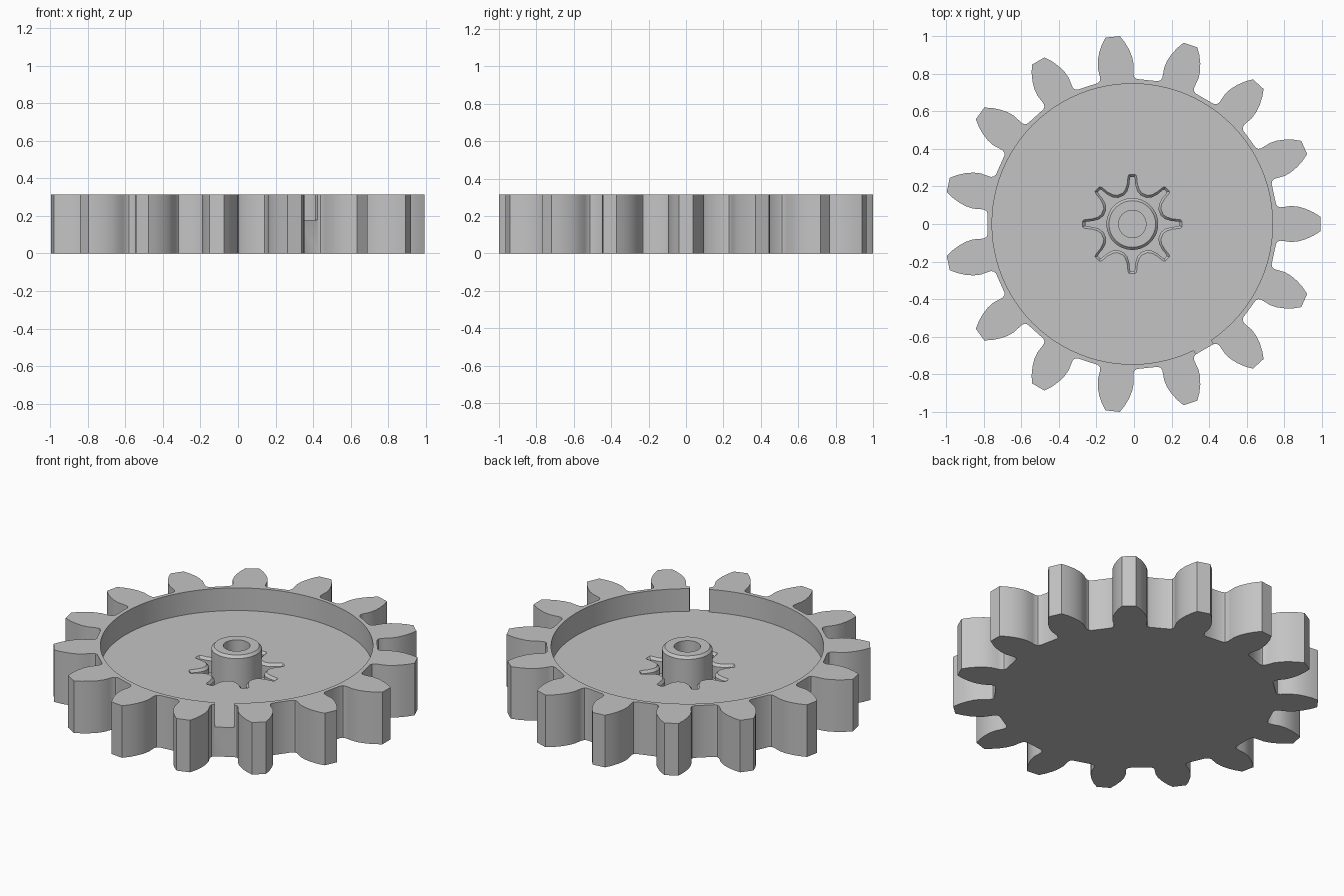
import bpy, bmesh
from math import sin, cos, pi, atan2, hypot, radians

CX = -0.009          # wheel axis position
HEIGHT = 0.315
FLOOR = 0.178        # top of the dished web
POCKET = 0.09        # bottom of the star socket

cube = bpy.data.objects.get("Cube")
if cube:
    bpy.data.objects.remove(cube, do_unlink=True)

grey = bpy.data.materials.new("plain_grey")
grey.use_nodes = True
colour = (0.55, 0.55, 0.55, 1)
grey.diffuse_color = colour
grey.node_tree.nodes["Principled BSDF"].inputs["Base Color"].default_value = colour


def toothed_outline(half_tooth, count):
    """Repeat a mirrored (radius, half width) flank, tip first, around the axis."""
    flank = [(hypot(r, w), atan2(w, r)) for r, w in half_tooth]
    points = []
    for i in range(count):
        mid = 2 * pi * i / count
        tooth = [(r, -a) for r, a in reversed(flank)] + flank
        points += [(r * cos(mid + a), r * sin(mid + a)) for r, a in tooth]
    return points


def circle(radius, sides):
    return [(radius * cos(2 * pi * i / sides), radius * sin(2 * pi * i / sides))
            for i in range(sides)]


def loft(name, layers):
    """Join equal outlines at rising heights into one closed solid."""
    bm = bmesh.new()
    rings = [[bm.verts.new((x + CX, y, z)) for x, y in pts] for pts, z in layers]
    n = len(rings[0])
    for low, high in zip(rings, rings[1:]):
        for i in range(n):
            j = (i + 1) % n
            bm.faces.new((low[i], low[j], high[j], high[i]))
    bm.faces.new(rings[0][::-1])
    bm.faces.new(rings[-1])
    bmesh.ops.recalc_face_normals(bm, faces=bm.faces)
    mesh = bpy.data.meshes.new(name)
    bm.to_mesh(mesh)
    bm.free()
    mesh.materials.append(grey)
    obj = bpy.data.objects.new(name, mesh)
    bpy.context.collection.objects.link(obj)
    return obj


def cut(target, cutter):
    cutter.hide_render = True
    mod = target.modifiers.new("cut", "BOOLEAN")
    mod.operation = "DIFFERENCE"
    mod.solver = "EXACT"
    mod.object = cutter
    bpy.context.view_layer.update()
    result = target.evaluated_get(bpy.context.evaluated_depsgraph_get())
    mesh = bpy.data.meshes.new_from_object(result)
    target.modifiers.clear()
    target.data = mesh
    bpy.data.objects.remove(cutter, do_unlink=True)


def smooth(obj):
    bpy.ops.object.select_all(action="DESELECT")
    obj.select_set(True)
    bpy.context.view_layer.objects.active = obj
    bpy.ops.object.shade_smooth_by_angle(angle=radians(30))


# Toothed wheel
big_tooth = [(1.002, 0.0385), (0.965, 0.062), (0.925, 0.08), (0.885, 0.092),
             (0.845, 0.096), (0.81, 0.091), (0.79, 0.089), (0.775, 0.093),
             (0.765, 0.106)]
# The flank runs from tip to root on one side of each tooth
gear = toothed_outline(big_tooth, 15)
wheel = loft("gear_wheel", [(gear, 0), (gear, HEIGHT)])

# Round dish inside the rim
dish = circle(0.747, 96)
cut(wheel, loft("dish_cutter", [(dish, FLOOR), (dish, HEIGHT + 0.1)]))

# Slot through the rim between two teeth
a = radians(-60)
slot = [(r * cos(a) - t * sin(a), r * sin(a) + t * cos(a))
        for r, t in ((0.7, -0.053), (0.85, -0.053), (0.85, 0.053), (0.7, 0.053))]
cut(wheel, loft("slot_cutter", [(slot, FLOOR), (slot, HEIGHT + 0.1)]))

# Star socket with a bevelled lip
outer_star = [(0.264, 0.016), (0.255, 0.023), (0.215, 0.027), (0.185, 0.036),
              (0.165, 0.05)]
inner_star = [(0.25, 0.009), (0.243, 0.013), (0.208, 0.016), (0.175, 0.026),
              (0.152, 0.045)]
wide = toothed_outline(outer_star, 8)
narrow = toothed_outline(inner_star, 8)
cut(wheel, loft("socket_cutter", [(narrow, POCKET), (narrow, FLOOR - 0.015),
                                  (wide, FLOOR), (wide, FLOOR + 0.02)]))
smooth(wheel)

# Hub with a bevelled top and a blind bore
hub_profile = [(0.138, POCKET - 0.01), (0.138, HEIGHT - 0.015), (0.124, HEIGHT),
               (0.073, HEIGHT), (0.073, POCKET)]
hub = loft("centre_hub", [(circle(r, 48), z) for r, z in hub_profile])
smooth(hub)
